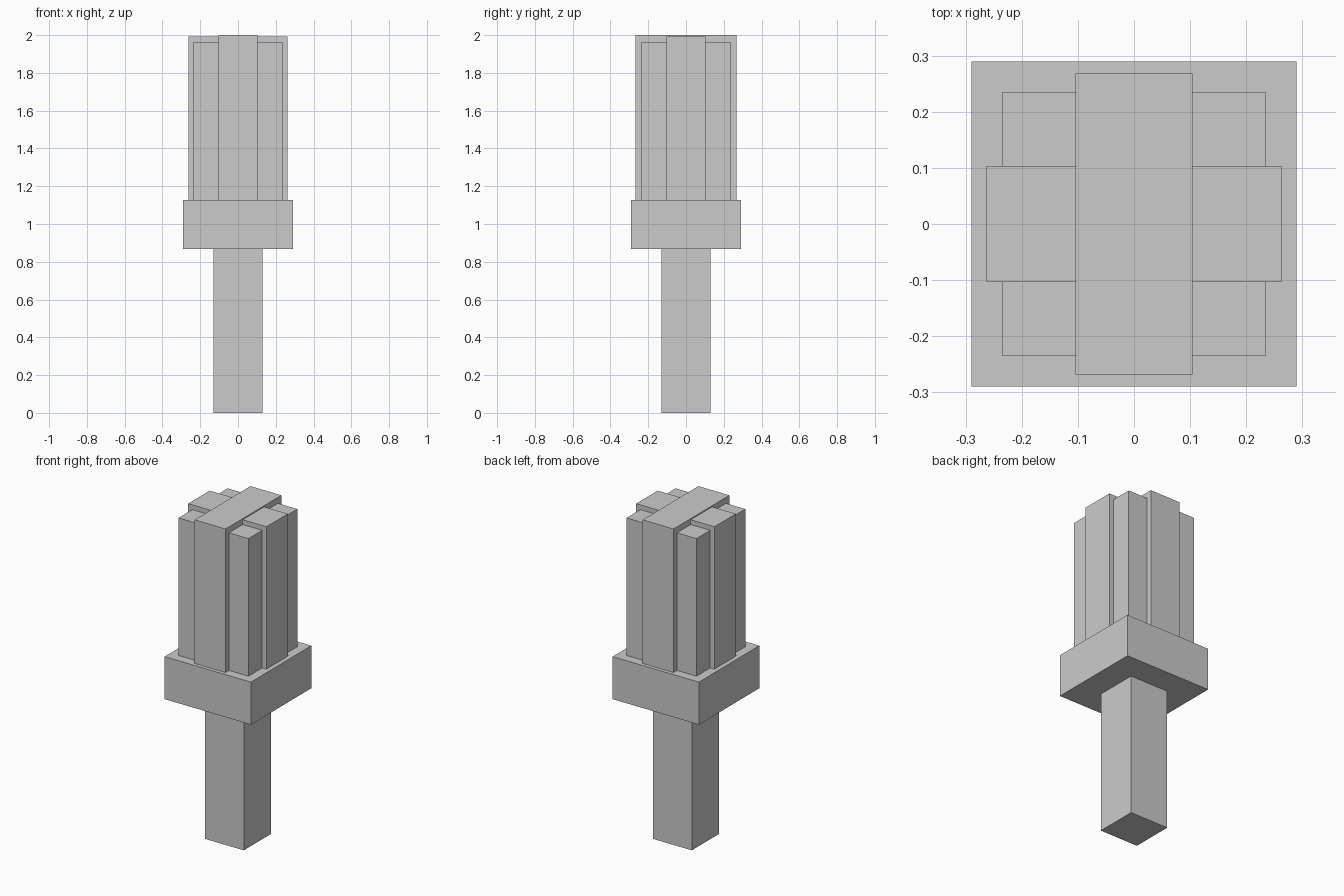
import bpy

if "Cube" in bpy.data.objects:
    bpy.data.objects.remove(bpy.data.objects["Cube"])


def box(name, half_x, half_y, z0, z1):
    """Axis-aligned box centred on the z axis, between two heights."""
    bpy.ops.mesh.primitive_cube_add(size=1, location=(0, 0, (z0 + z1) / 2))
    obj = bpy.context.object
    obj.name = name
    obj.scale = (2 * half_x, 2 * half_y, z1 - z0)
    bpy.ops.object.transform_apply(location=False, rotation=False, scale=True)
    return obj


COLLAR_BOTTOM, COLLAR_TOP = 0.868, 1.127

# Square handle and the wider collar above it
box("handle", 0.13, 0.13, 0, COLLAR_BOTTOM)
box("collar", 0.29, 0.29, COLLAR_BOTTOM, COLLAR_TOP)

# Head: square core with two crossing slabs that stand proud of it
box("head_core", 0.235, 0.235, COLLAR_TOP, 1.964)
box("head_slab_sideways", 0.263, 0.103, COLLAR_TOP, 1.993)
box("head_slab_lengthways", 0.104, 0.268, COLLAR_TOP, 2.0)
